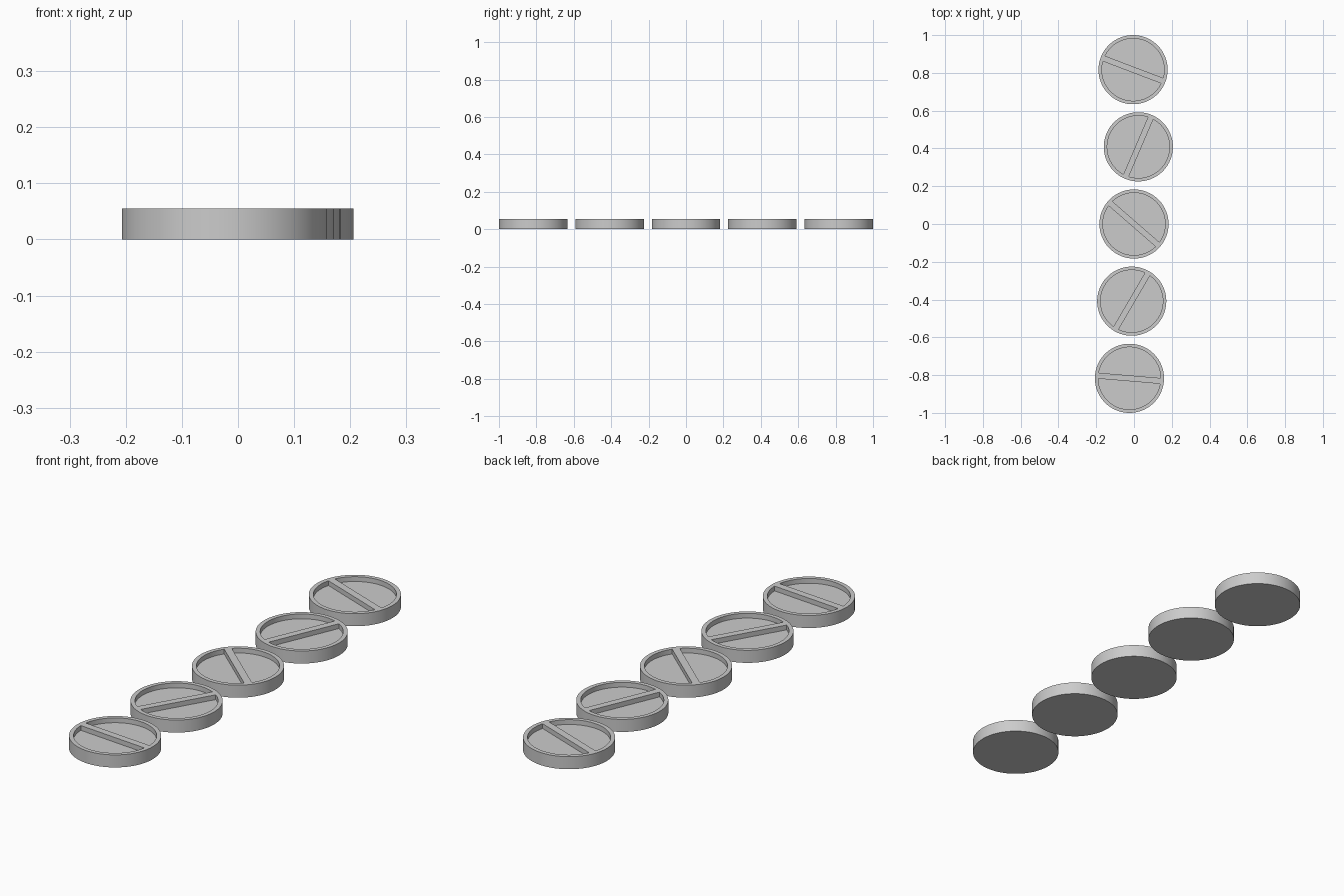
import bpy, bmesh, math

if "Cube" in bpy.data.objects:
    bpy.data.objects.remove(bpy.data.objects["Cube"])

R, H = 0.183, 0.055               # disc radius and height
RI, DEPTH, HALF = 0.165, 0.021, 0.0155  # pocket radius, depth, half bar width
SEG = 96


def prism(name, pts, z0, z1):
    """Extrude a closed outline from z0 to z1."""
    bm = bmesh.new()
    face = bm.faces.new([bm.verts.new((x, y, z0)) for x, y in pts])
    ext = bmesh.ops.extrude_face_region(bm, geom=[face])
    top = [v for v in ext["geom"] if isinstance(v, bmesh.types.BMVert)]
    bmesh.ops.translate(bm, verts=top, vec=(0, 0, z1 - z0))
    bmesh.ops.recalc_face_normals(bm, faces=bm.faces)
    me = bpy.data.meshes.new(name)
    bm.to_mesh(me)
    bm.free()
    ob = bpy.data.objects.new(name, me)
    bpy.context.collection.objects.link(ob)
    return ob


def arc(r, a0, a1, n):
    return [(r * math.cos(a0 + (a1 - a0) * i / n),
             r * math.sin(a0 + (a1 - a0) * i / n)) for i in range(n + 1)]


# Half-moon pocket cutters on both sides of the bar
a = math.asin(HALF / RI)
cutters = [prism("pocket_cutter", arc(RI, a + k, math.pi - a + k, 48), H - DEPTH, H + 0.02)
           for k in (0, math.pi)]

# One scored tablet with a rim and a raised bar
tablet = prism("tablet_1", arc(R, 0, 2 * math.pi, SEG)[:-1], 0, H)
for c in cutters:
    m = tablet.modifiers.new("pocket", "BOOLEAN")
    m.operation, m.solver, m.object = "DIFFERENCE", "EXACT", c
bpy.context.view_layer.objects.active = tablet
tablet.select_set(True)
for m in list(tablet.modifiers):
    bpy.ops.object.modifier_apply(modifier=m.name)
for c in cutters:
    bpy.data.objects.remove(c)
bpy.ops.object.shade_smooth_by_angle(angle=math.radians(30))

# Row of five, each slightly offset and turned: x, y, angle
row = [(-0.024, -0.817, -4.8), (-0.012, -0.4085, 59.7), (0, 0, -41),
       (0.023, 0.4085, 66.8), (-0.005, 0.817, -20.8)]
for i, (x, y, deg) in enumerate(row):
    ob = tablet if i == 0 else tablet.copy()
    if i:
        ob.name = f"tablet_{i + 1}"
        bpy.context.collection.objects.link(ob)
    ob.location = (x, y, 0)
    ob.rotation_euler = (0, 0, math.radians(deg))
